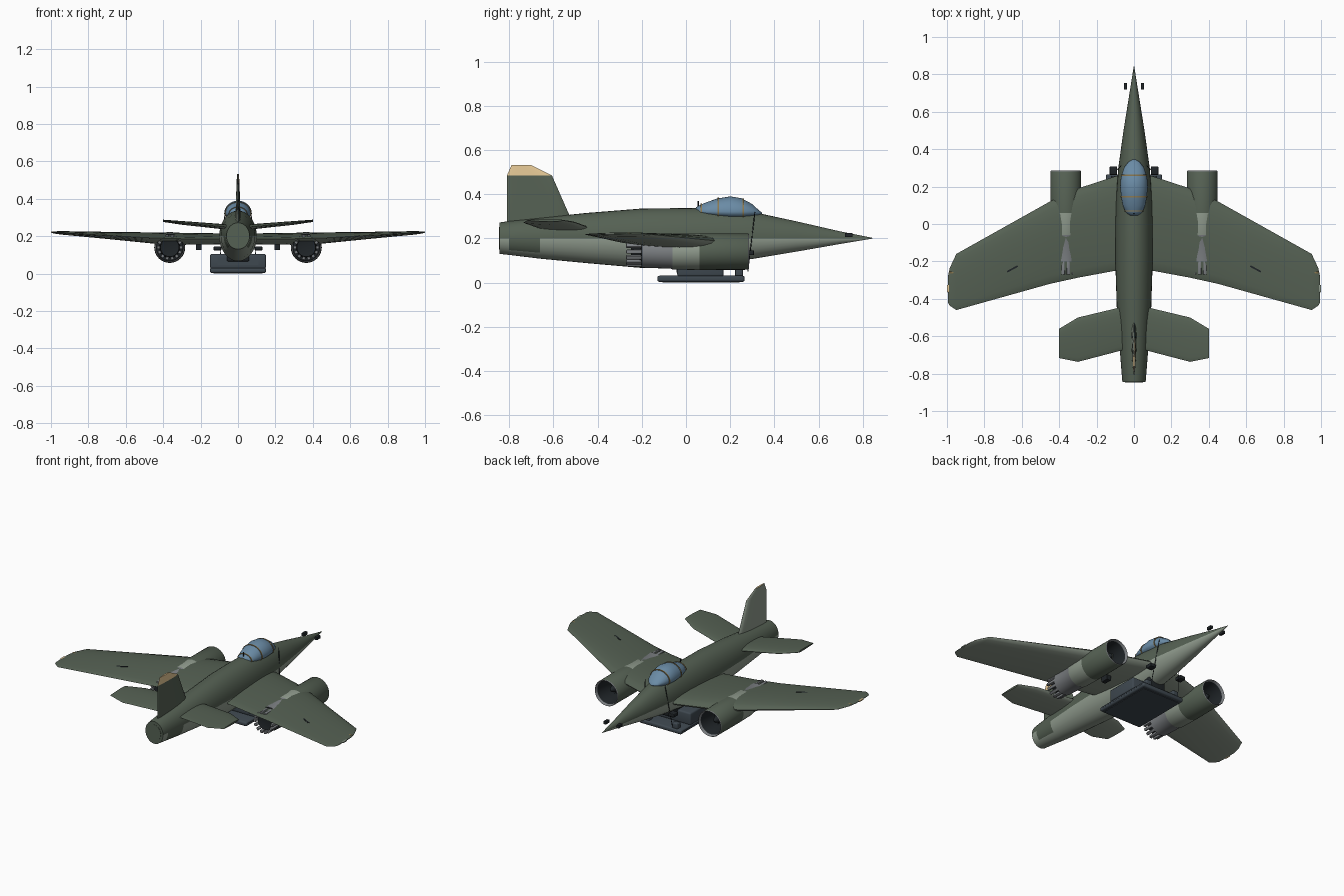
import bpy, bmesh, math
from mathutils import Vector

cube = bpy.data.objects.get("Cube")
if cube:
    bpy.data.objects.remove(cube, do_unlink=True)


def material(name, r, g, b):
    m = bpy.data.materials.new(name)
    m.use_nodes = True
    m.diffuse_color = (r, g, b, 1)
    m.node_tree.nodes["Principled BSDF"].inputs["Base Color"].default_value = (r, g, b, 1)
    return m


GREEN = material("dark green paint", .091, .119, .087)
LIGHT = material("pale green underside", .28, .33, .27)
METAL = material("bare metal", .2, .213, .225)
DARK = material("near black", .014, .018, .021)
SLATE = material("slate blue", .049, .065, .08)
GLASS = material("blue glass", .145, .26, .38)
TAN = material("tan", .88, .65, .34)
BRONZE = material("bronze frame", .26, .19, .08)


def finish(name, bm, mats, rule=None, angle=35):
    bmesh.ops.recalc_face_normals(bm, faces=bm.faces)
    for f in bm.faces:
        if rule:
            f.material_index = rule(f.calc_center_median(), f.normal)
    me = bpy.data.meshes.new(name)
    bm.to_mesh(me)
    bm.free()
    for m in mats:
        me.materials.append(m)
    ob = bpy.data.objects.new(name, me)
    bpy.context.collection.objects.link(ob)
    bpy.ops.object.select_all(action='DESELECT')
    ob.select_set(True)
    bpy.context.view_layer.objects.active = ob
    bpy.ops.object.shade_smooth_by_angle(angle=math.radians(angle))
    return ob


def loft(name, rings, mats, rule=None, angle=35):
    bm = bmesh.new()
    rows = [[bm.verts.new(p) for p in ring] for ring in rings]
    n = len(rows[0])
    for a, b in zip(rows, rows[1:]):
        for i in range(n):
            bm.faces.new((a[i], a[(i + 1) % n], b[(i + 1) % n], b[i]))
    bm.faces.new(rows[0])
    bm.faces.new(rows[-1])
    return finish(name, bm, mats, rule, angle)


def oval(y, hw, zb, zm, zt, cx=0, n=32):
    """Cross-section across y with separate upper and lower heights."""
    pts = []
    for i in range(n):
        a = math.tau * i / n
        s = math.sin(a)
        pts.append((cx + hw * math.cos(a), y, zm + s * ((zt - zm) if s > 0 else (zm - zb))))
    return pts


def foil(x, lead, trail, z, thick, n=20):
    """Aerofoil section at span x."""
    pts = []
    for i in range(n):
        a = math.tau * i / n
        c = (1 - math.cos(a)) / 2
        t = math.sin(a) * (1 - .55 * c) * thick * .65
        pts.append((x, lead + (trail - lead) * c, z + t))
    return pts


def box(name, centre, size, mat, bevel=0, turn=0):
    bm = bmesh.new()
    bmesh.ops.create_cube(bm, size=1)
    for v in bm.verts:
        v.co = Vector([c * s for c, s in zip(v.co, size)])
    if bevel:
        bmesh.ops.bevel(bm, geom=bm.edges[:], offset=bevel, segments=3, affect='EDGES', profile=.5)
    ob = finish(name, bm, [mat])
    ob.location = centre
    ob.rotation_euler.z = turn
    return ob


def rod(name, a, b, r, mat):
    a, b = Vector(a), Vector(b)
    bm = bmesh.new()
    bmesh.ops.create_cone(bm, cap_ends=True, segments=10, radius1=r, radius2=r, depth=(b - a).length)
    ob = finish(name, bm, [mat])
    ob.location = (a + b) / 2
    ob.rotation_euler = (b - a).to_track_quat('Z', 'Y').to_euler()
    return ob


# Fuselage: y, half width, bottom, top; pale below the waterline
WATER = .2
body = [(-.845, .062, .13, .272), (-.8, .066, .125, .278), (-.66, .077, .108, .293),
        (-.45, .092, .088, .315), (-.2, .1, .066, .335), (0, .1, .068, .337),
        (.15, .095, .085, .335), (.3, .084, .107, .32), (.5, .056, .14, .277),
        (.7, .024, .175, .231), (.845, .001, .199, .202)]


def body_paint(c, n):
    patch = -.8 < c.y < -.66 and c.z > .145
    return 0 if c.z > WATER or patch else 1


loft("fuselage", [oval(y, w, b, WATER, t) for y, w, b, t in body], [GREEN, LIGHT], body_paint)
loft("tail_outlet", [oval(y, .048, .15, WATER, .252) for y in (-.847, -.84)], [GREEN])

# Canopy and its frames
glass = [(.045, .025, .32, .34), (.065, .046, .305, .352), (.1, .06, .298, .366), (.14, .068, .29, .38),
         (.2, .074, .285, .39), (.25, .07, .285, .382), (.3, .054, .292, .355),
         (.33, .032, .302, .327), (.345, .008, .31, .316)]
loft("canopy", [oval(y, w, b, min(.32, (b + t) / 2), t) for y, w, b, t in glass], [GLASS], angle=60)
for y, w, t in ((.07, .047, .354), (.145, .069, .381), (.26, .067, .377)):
    loft("canopy_frame", [oval(y + d, w + .003, .285, .32, t + .003) for d in (-.0035, .0035)], [BRONZE])
rod("aerial", (0, .055, .33), (0, .055, .37), .003, DARK)

# Fin: height, leading y, trailing y, thickness; tan cap on one side, pale on the other
fin = [(.24, -.5, -.81, .03), (.31, -.53, -.81, .026), (.485, -.607, -.81, .016), (.531, -.7, -.79, .01)]


def fin_paint(c, n):
    if n.x < -.1:
        return 2
    return 1 if c.z > .485 else 0


loft("fin", [[(p[2], p[1], z) for p in foil(0, a, b, 0, t)] for z, a, b, t in fin],
     [GREEN, TAN, LIGHT], fin_paint)

# Wing and tailplane halves: span, leading y, trailing y, height, thickness
wing = [(0, .27, -.24, .185, .06), (.1, .255, -.25, .185, .06), (.3, .19, -.287, .186, .064),
        (.45, .12, -.32, .19, .06), (.7, -.02, -.39, .204, .038), (.95, -.16, -.46, .218, .018),
        (.985, -.235, -.437, .22, .011), (.995, -.28, -.42, .22, .004)]
tailplane = [(0, -.43, -.66, .245, .03), (.07, -.445, -.677, .25, .028), (.3, -.5, -.737, .271, .02),
             (.4, -.56, -.717, .282, .012)]


def pale_below(c, n):
    return 1 if n.z < -.2 else 0


for side, label in ((1, "left_"), (-1, "right_")):
    for name, plan in (("wing", wing), ("tailplane", tailplane)):
        loft(label + name, [foil(side * x, a, b, z, t) for x, a, b, z, t in plan],
             [GREEN, LIGHT], pale_below)

    # Slits and tip lamps on the wing
    for y in (-.14, -.24):
        box(label + "wing_slit", (side * .65, y, .214), (.065, .009, .012), DARK, 0, side * -.5)
    box(label + "tip_lamp", (side * .972, -.26, .221), (.03, .01, .01), BRONZE, .002)
    box(label + "tip_light", (side * .994, -.345, .22), (.012, .04, .008), LIGHT if side > 0 else TAN, .002)

    # Engine nacelle: one skin folding into the dark intake and exhaust
    cx, cz = side * .365, .14
    skin = [(.13, .02), (.14, .068), (.27, .072), (.285, .079), (.28, .082), (.06, .083),
            (-.06, .081), (-.07, .077), (-.2, .073), (-.205, .055), (-.25, .05), (-.245, .03)]

    def nacelle_paint(c, n):
        r = math.hypot(c.x - cx, c.z - cz)
        if c.y > .275:
            return 2
        if r < .0725:
            return 3
        return 0 if c.y > .06 else 1 if c.y > -.06 else 2

    loft(label + "nacelle", [oval(y, r, cz - r, cz, cz + r, cx) for y, r in skin],
         [GREEN, LIGHT, METAL, DARK], nacelle_paint)
    cone = [(.13, .03), (.19, .027), (.225, .015), (.24, .002)]
    loft(label + "intake_hub", [oval(y, r, cz - r, cz, cz + r, cx) for y, r in cone], [DARK])
    for i in range(14):
        a = math.tau * i / 14
        spot = (cx + .06 * math.cos(a), -.233, cz + .06 * math.sin(a))
        petal = box(label + "exhaust_petal", spot, (.017, .075, .017), METAL, .003)
        petal.rotation_euler.y = -a
    for i in range(12):
        a = math.tau * i / 12
        rod(label + "intake_vane", (cx + .02 * math.cos(a), .15, cz + .02 * math.sin(a)),
            (cx + .068 * math.cos(a), .15, cz + .068 * math.sin(a)), .003, SLATE)

    # Small fittings around the nose and pod
    box(label + "nose_vane", (side * .046, .737, .216), (.016, .035, .018), DARK)
    box(label + "cheek_bracket", (side * .11, .285, .135), (.04, .045, .022), DARK, .004)
    rod(label + "brace", (side * .1, .28, .05), (side * .07, .312, .32), .002, DARK)
    box(label + "wing_bracket", (side * .21, 0, .145), (.028, .05, .04), DARK)
    box(label + "pod_foot", (side * .1, .24, .045), (.04, .035, .035), SLATE, .005)
    rod(label + "pod_rail", (side * .138, -.12, .018), (side * .138, .255, .018), .013, SLATE)

# Belly pod: flat skid, housing and mounting block
box("skid_plate", (0, .068, .017), (.3, .395, .028), SLATE, .01)
box("skid_sole", (0, .068, .0025), (.26, .35, .005), SLATE)
box("pod_housing", (0, .065, .066), (.3, .21, .078), SLATE, .01)
box("pod_rear_panel", (0, -.041, .066), (.22, .006, .04), SLATE)
box("pod_mount", (0, .08, .1), (.12, .26, .07), DARK, .008)
